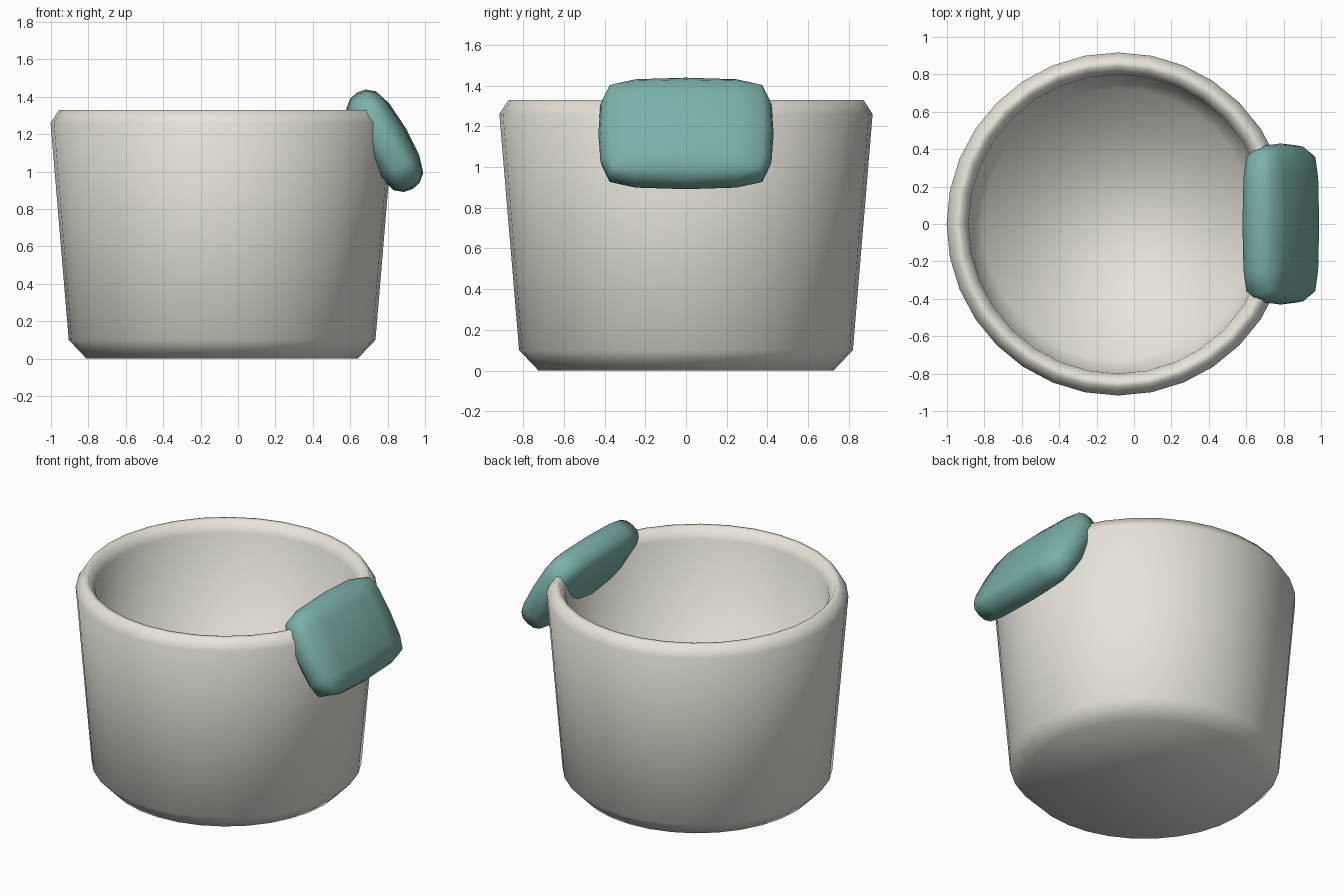
import bpy, bmesh, math
from mathutils import Matrix

if "Cube" in bpy.data.objects:
    bpy.data.objects.remove(bpy.data.objects["Cube"])

SIDES = 32
CUP_X = -0.085


def add_object(name, bm, color):
    bmesh.ops.recalc_face_normals(bm, faces=bm.faces)
    mesh = bpy.data.meshes.new(name)
    bm.to_mesh(mesh)
    bm.free()
    obj = bpy.data.objects.new(name, mesh)
    bpy.context.collection.objects.link(obj)
    for poly in mesh.polygons:
        poly.use_smooth = True
    mat = bpy.data.materials.new(name + "_colour")
    mat.diffuse_color = color
    mat.use_nodes = True
    mat.node_tree.nodes["Principled BSDF"].inputs["Base Color"].default_value = mat.diffuse_color
    mesh.materials.append(mat)
    return obj


# Cup: closed lathe profile (radius, height), outside bottom to inside floor
profile = [(0.725, 0.0), (0.82, 0.10), (0.917, 1.26), (0.872, 1.33), (0.84, 1.33),
           (0.80, 1.26), (0.725, 0.12)]
angles = [2 * math.pi * i / SIDES for i in range(SIDES)]
bm = bmesh.new()
rings = []
for r, z in profile:
    rings.append([bm.verts.new((CUP_X + r * math.cos(a), r * math.sin(a), z)) for a in angles])
for low, high in zip(rings, rings[1:]):
    for i in range(SIDES):
        j = (i + 1) % SIDES
        bm.faces.new((low[i], low[j], high[j], high[i]))
bm.faces.new(rings[0])
bm.faces.new(rings[-1])
cup = add_object("cup", bm, (0.80, 0.77, 0.70, 1))

# Tilted soft pad hooked over the rim
bm = bmesh.new()
bmesh.ops.create_cube(bm, size=1, matrix=Matrix.Diagonal((0.275, 0.875, 0.61, 1)))
bmesh.ops.bevel(bm, geom=bm.edges[:], offset=0.085, segments=1, affect='EDGES')
pad = add_object("rim_pad", bm, (0.20, 0.44, 0.40, 1))
pad.location = (0.785, 0, 1.165)
pad.rotation_euler = (0, math.radians(-30), 0)
soften = pad.modifiers.new("soften", 'SUBSURF')
soften.levels = soften.render_levels = 1
